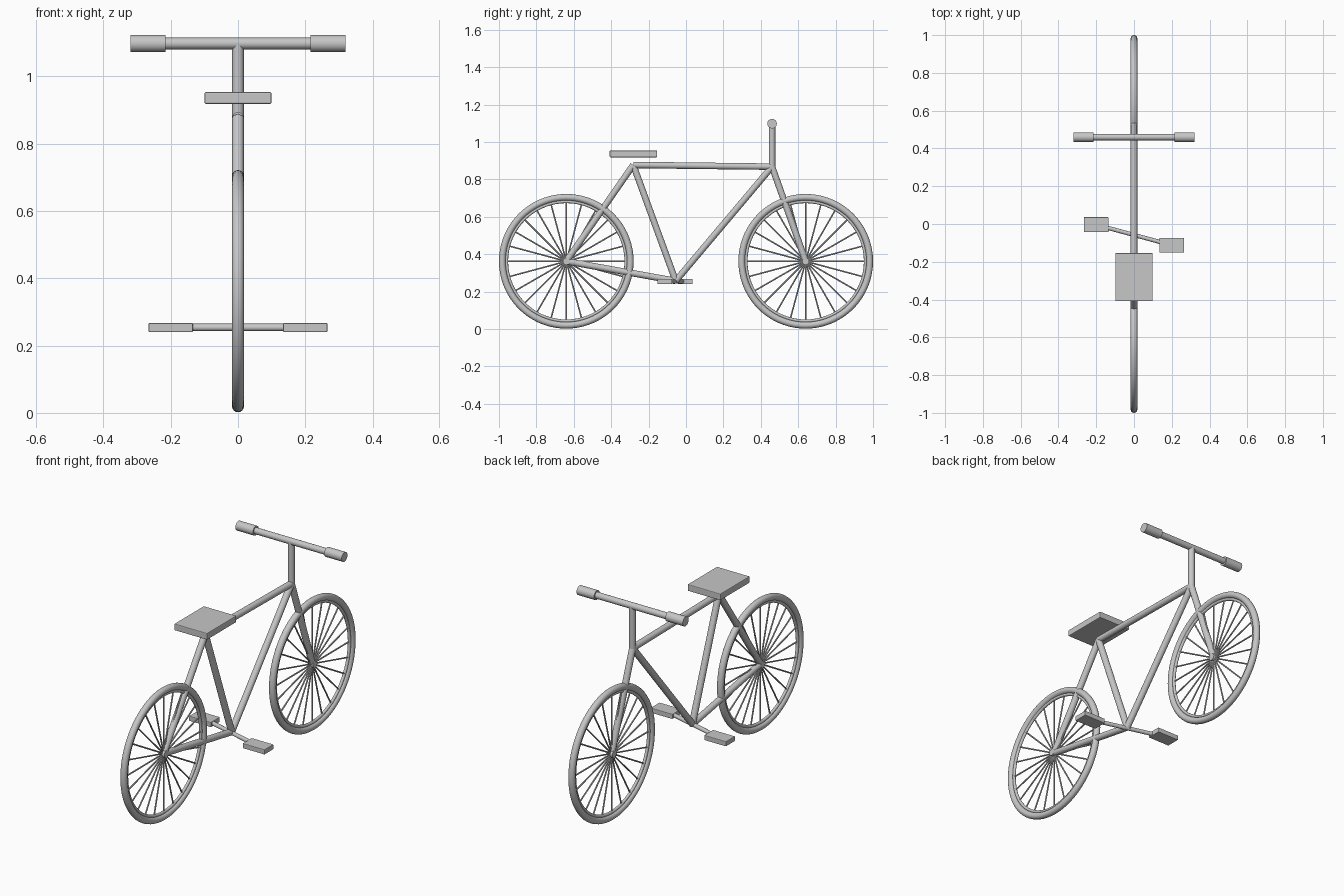
import bpy, math
from mathutils import Vector

if "Cube" in bpy.data.objects:
    bpy.data.objects.remove(bpy.data.objects["Cube"])

grey = bpy.data.materials.new("grey paint")
grey.diffuse_color = (0.57, 0.57, 0.57, 1)
grey.use_nodes = True
grey.node_tree.nodes["Principled BSDF"].inputs["Base Color"].default_value = grey.diffuse_color


def finish(name, smooth=True):
    ob = bpy.context.object
    ob.name = name
    ob.data.materials.append(grey)
    if smooth:
        bpy.ops.object.shade_smooth_by_angle(angle=math.radians(40))
    return ob


def tube(name, a, b, r, sides=20):
    a, b = Vector(a), Vector(b)
    d = b - a
    bpy.ops.mesh.primitive_cylinder_add(
        vertices=sides, radius=r, depth=d.length, location=(a + b) / 2,
        rotation=d.to_track_quat('Z', 'Y').to_euler())
    return finish(name)


def box(name, lo, hi, bevel):
    lo, hi = Vector(lo), Vector(hi)
    bpy.ops.mesh.primitive_cube_add(size=1, location=(lo + hi) / 2)
    bpy.context.object.scale = hi - lo
    bpy.ops.object.transform_apply(location=False, rotation=False, scale=True)
    ob = finish(name, False)
    m = ob.modifiers.new("soft edge", 'BEVEL')
    m.width, m.segments = bevel, 2
    return ob


def ring(name, c, major, minor):
    bpy.ops.mesh.primitive_torus_add(
        major_segments=72, minor_segments=16, major_radius=major, minor_radius=minor,
        location=c, rotation=(0, math.pi / 2, 0))
    return finish(name)


# Key points of the frame, all in the x = 0 plane
rear = (0, -0.64, 0.362)
front = (0, 0.64, 0.362)
seat_top = (0, -0.282, 0.877)
head = (0, 0.46, 0.868)
crank_hub = (0, -0.055, 0.257)
bar_top = (0, 0.46, 1.098)

# Wheels: tyre, rim, hub and 24 spokes
SPOKES = 24
for side, c in (("rear", rear), ("front", front)):
    ring(side + "_tyre", c, 0.342, 0.018)
    ring(side + "_rim", c, 0.319, 0.008)
    tube(side + "_hub", (-0.0168, c[1], c[2]), (0.0168, c[1], c[2]), 0.019)
    for i in range(SPOKES):
        t = i * math.tau / SPOKES
        end = (0, c[1] + 0.32 * math.cos(t), c[2] + 0.32 * math.sin(t))
        tube(side + "_spoke", c, end, 0.004, 8)

# Frame tubes, fork and stem
R = 0.0173
tube("top_tube", seat_top, head, R)
tube("seat_tube", seat_top, crank_hub, R)
tube("down_tube", head, crank_hub, R)
tube("seat_stay", seat_top, rear, R)
tube("chain_stay", crank_hub, rear, R)
tube("fork", head, front, R)
tube("stem", head, bar_top, R)

# Handlebar with thicker grips
tube("handlebar", (-0.3, 0.46, 1.098), (0.3, 0.46, 1.098), R)
for s in (-1, 1):
    tube("grip", (s * 0.215, 0.46, 1.098), (s * 0.32, 0.46, 1.098), 0.0255, 24)

# Saddle
box("saddle", (-0.099, -0.408, 0.918), (0.099, -0.154, 0.954), 0.004)

# Crank and pedals
tube("crank", (-0.2, -0.004, 0.254), (0.2, -0.112, 0.254), 0.011, 16)
for s, y in ((-1, -0.003), (1, -0.113)):
    box("pedal", (s * 0.2 - 0.066, y - 0.039, 0.24), (s * 0.2 + 0.066, y + 0.039, 0.267), 0.003)
